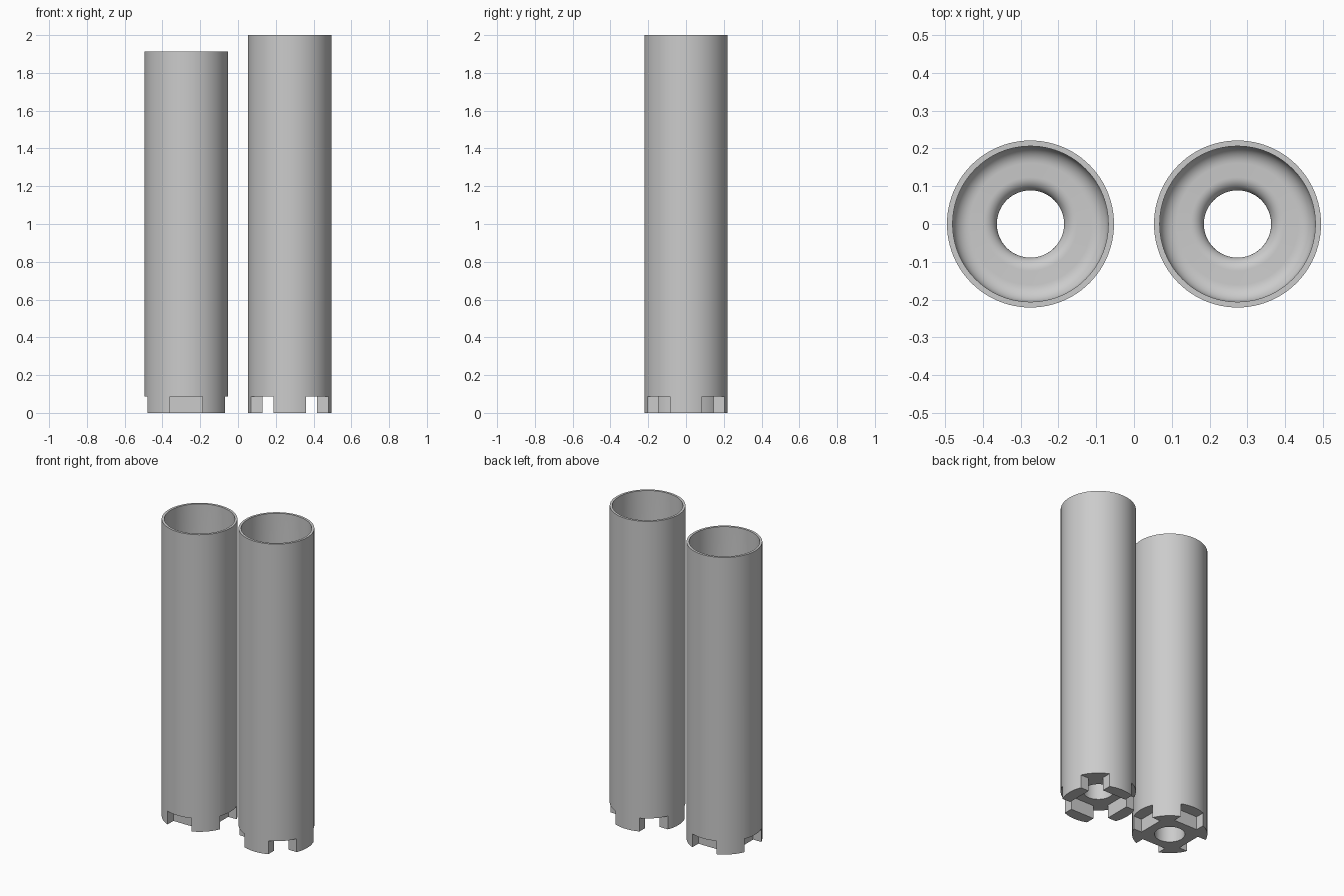
import bpy, bmesh, math

cube = bpy.data.objects.get("Cube")
if cube:
    bpy.data.objects.remove(cube, do_unlink=True)

R, BORE, HOLE = 0.221, 0.206, 0.089      # tube radii
FLOOR, HEIGHT = 0.17, 1.914              # floor thickness, body length
KEY_HALF, KEY_IN, KEY_H = 0.085, 0.145, 0.086
OFFSET, SEGMENTS = 0.274, 96

grey = bpy.data.materials.new("plain grey")
grey.use_nodes = True
grey.diffuse_color = (0.6, 0.6, 0.6, 1)
grey.node_tree.nodes["Principled BSDF"].inputs["Base Color"].default_value = (0.6, 0.6, 0.6, 1)


def finish(bm, name, location):
    bmesh.ops.recalc_face_normals(bm, faces=bm.faces)
    mesh = bpy.data.meshes.new(name)
    bm.to_mesh(mesh)
    bm.free()
    mesh.materials.append(grey)
    obj = bpy.data.objects.new(name, mesh)
    obj.location = location
    bpy.context.collection.objects.link(obj)
    return obj


def activate(obj):
    bpy.ops.object.select_all(action="DESELECT")
    obj.select_set(True)
    bpy.context.view_layer.objects.active = obj


def arc(cx, cz, radius, start, end, steps=8):
    angles = [math.radians(start + (end - start) * i / steps) for i in range(steps + 1)]
    return [(cx + radius * math.cos(a), cz + radius * math.sin(a)) for a in angles]


def tube(name, location):
    # Closed wall section: rounded lip into the hole, filleted floor, straight bore
    lip, fillet = 0.035, 0.045
    section = [(R, 0), (R, HEIGHT), (BORE, HEIGHT)]
    section += arc(BORE - fillet, FLOOR + fillet, fillet, 0, -90)
    section += arc(HOLE + lip, FLOOR - lip, lip, 90, 180)
    section += [(HOLE, 0)]
    bm = bmesh.new()
    rings = []
    for i in range(SEGMENTS):
        a = math.tau * i / SEGMENTS
        rings.append([bm.verts.new((r * math.cos(a), r * math.sin(a), z)) for r, z in section])
    for i, ring in enumerate(rings):
        following = rings[(i + 1) % SEGMENTS]
        for j in range(len(section)):
            k = (j + 1) % len(section)
            bm.faces.new((ring[j], following[j], following[k], ring[k]))
    return finish(bm, name, location)


def keys(name, location, outer, z0, z1):
    # Four prisms: flat inner face, parallel sides, round outer face
    half = math.degrees(math.asin(KEY_HALF / outer))
    outline = [(KEY_IN, KEY_HALF), (KEY_IN, -KEY_HALF)] + arc(0, 0, outer, -half, half, 12)
    bm = bmesh.new()
    for quarter in range(4):
        c, s = [(1, 0), (0, 1), (-1, 0), (0, -1)][quarter]
        low, high = ([bm.verts.new((x * c - y * s, x * s + y * c, z)) for x, y in outline]
                     for z in (z0, z1))
        bm.faces.new(low)
        bm.faces.new(high)
        for i in range(len(outline)):
            k = (i + 1) % len(outline)
            bm.faces.new((low[i], low[k], high[k], high[i]))
    return finish(bm, name, location)


# Short tube with four notches cut around its base
short_tube = tube("notched_tube", (-OFFSET, 0, 0))
cutter = keys("notch_cutter", (-OFFSET, 0, 0), R + 0.05, -0.05, KEY_H)
cutter.hide_render = True
activate(short_tube)
cut = short_tube.modifiers.new("notches", "BOOLEAN")
cut.operation, cut.solver, cut.object = "DIFFERENCE", "EXACT", cutter
bpy.ops.object.modifier_apply(modifier=cut.name)
bpy.data.objects.remove(cutter, do_unlink=True)

# Tall tube standing on four matching teeth
tall_tube = tube("toothed_tube", (OFFSET, 0, KEY_H))
teeth = keys("tube_teeth", (OFFSET, 0, 0), R, 0, KEY_H)

for obj in (short_tube, tall_tube, teeth):
    activate(obj)
    bpy.ops.object.shade_smooth_by_angle(angle=math.radians(30))
